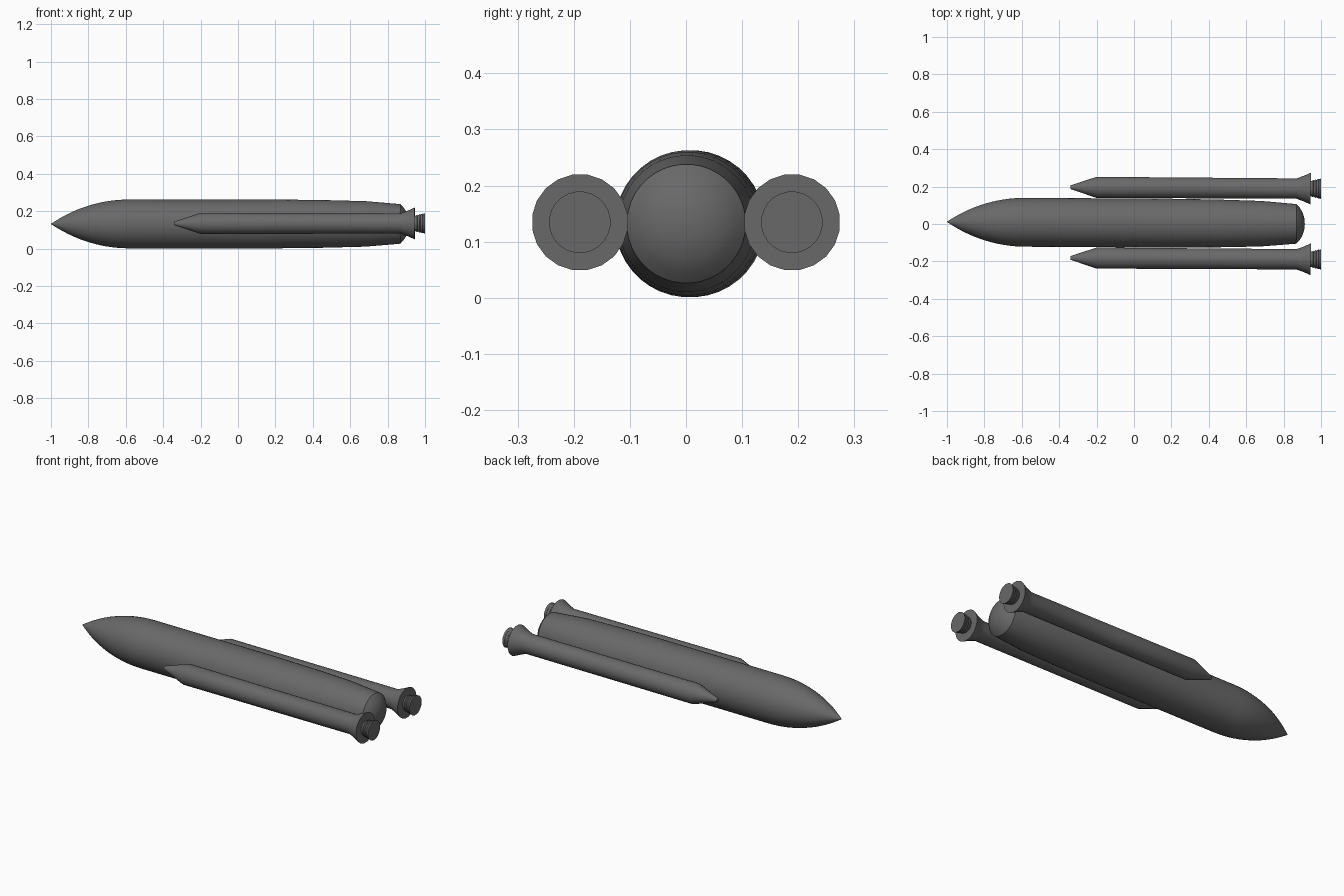
import bpy, bmesh, math

if "Cube" in bpy.data.objects:
    bpy.data.objects.remove(bpy.data.objects["Cube"])

YAW = -0.006          # the whole craft is turned very slightly
AXIS_Z = 0.132

grey = bpy.data.materials.new("dark grey")
grey.diffuse_color = (0.14, 0.14, 0.14, 1)
grey.use_nodes = True
grey.node_tree.nodes["Principled BSDF"].inputs["Base Color"].default_value = grey.diffuse_color


def lathe(name, profile, sides, y=0.0, z=AXIS_Z):
    """Turn (x, radius) points around the x axis and cap both ends."""
    bm = bmesh.new()
    rings = []
    for x, r in profile:
        ring = []
        for i in range(sides):
            a = 2 * math.pi * (i + 0.5) / sides
            ring.append(bm.verts.new((x, r * math.cos(a), r * math.sin(a))))
        rings.append(ring)
    for a, b in zip(rings, rings[1:]):
        for i in range(sides):
            j = (i + 1) % sides
            bm.faces.new((a[i], a[j], b[j], b[i]))
    bm.faces.new(rings[0])
    bm.faces.new(rings[-1])
    bmesh.ops.recalc_face_normals(bm, faces=bm.faces)
    mesh = bpy.data.meshes.new(name)
    bm.to_mesh(mesh)
    bm.free()
    mesh.materials.append(grey)
    obj = bpy.data.objects.new(name, mesh)
    bpy.context.collection.objects.link(obj)
    obj.location = (0, y - YAW * 0.95, z)
    obj.rotation_euler.z = YAW
    bpy.ops.object.select_all(action='DESELECT')
    obj.select_set(True)
    bpy.context.view_layer.objects.active = obj
    bpy.ops.object.shade_smooth_by_angle(angle=math.radians(28))
    return obj


# Core tank: pointed ogive nose, long barrel, tapered tail, domed end
R, L = 0.131, 0.42
rho = (R * R + L * L) / (2 * R)
core = []
for i in range(15):
    d = L * i / 14
    core.append((-1 + d, max(0.001, math.sqrt(rho**2 - (L - d)**2) + R - rho)))
core += [(0.2, 0.131), (0.45, 0.128), (0.68, 0.122), (0.80, 0.112), (0.868, 0.106)]
core += [(0.885, 0.088), (0.898, 0.068), (0.907, 0.045), (0.912, 0.022), (0.913, 0.001)]
lathe("core_tank", core, 40)

# Side boosters with flared skirts and ridged nozzles
booster = [(-0.34, 0.010), (-0.2, 0.057), (0.3, 0.056), (0.868, 0.055),
           (0.905, 0.068), (0.945, 0.086)]
nozzle = [(0.93, 0.038), (0.945, 0.040), (0.958, 0.046), (0.961, 0.043),
          (0.972, 0.050), (0.975, 0.047), (0.986, 0.053), (0.989, 0.051), (1.0, 0.055)]
for side, y in (("left", -0.189), ("right", 0.189)):
    lathe(side + "_booster", booster, 20, y, 0.1345)
    lathe(side + "_nozzle", nozzle, 24, y, 0.1345)
